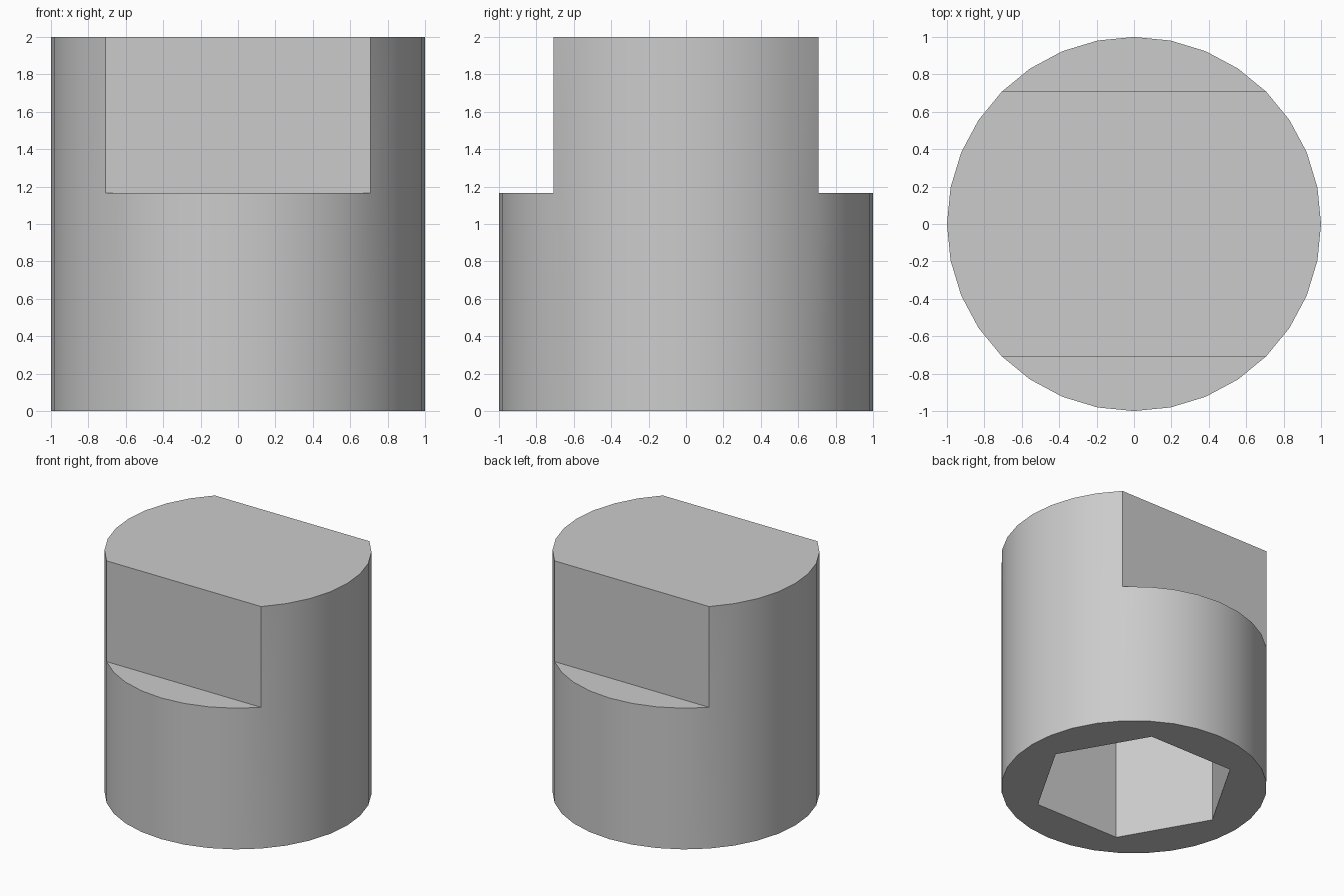
import bpy, bmesh, math

cube = bpy.data.objects.get("Cube")
if cube:
    bpy.data.objects.remove(cube, do_unlink=True)

SIDES, HEIGHT, STEP = 32, 2.0, 1.167
SOCKET_RADIUS, SOCKET_DEPTH = 0.77, 1.0
FLAT = math.sin(math.pi / 4)

mat = bpy.data.materials.new("plain grey")
mat.use_nodes = True
grey = (0.6, 0.6, 0.6, 1)
mat.diffuse_color = grey
mat.node_tree.nodes["Principled BSDF"].inputs["Base Color"].default_value = grey

bm = bmesh.new()


def ring(sides, radius, z):
    return [bm.verts.new((radius * math.cos(math.tau * i / sides),
                          radius * math.sin(math.tau * i / sides), z))
            for i in range(sides)]


def wall(low, high, i, j):
    bm.faces.new((low[i], low[j], high[j], high[i]))


# Round body up to the step
base = ring(SIDES, 1, 0)
step = ring(SIDES, 1, STEP)
top = ring(SIDES, 1, HEIGHT)
for i in range(SIDES):
    wall(base, step, i, (i + 1) % SIDES)

# Neck: round sides, flats at front and back, cap and ledges
neck = [i for i in range(SIDES) if abs(step[i].co.y) < FLAT + 0.001]
for i, j in zip(neck, neck[1:] + neck[:1]):
    wall(step, top, i, j)
bm.faces.new([top[i] for i in neck])
eighth = SIDES // 8
for first in (eighth, 5 * eighth):
    bm.faces.new(step[first:first + 2 * eighth + 1])

# Hexagonal socket in the underside
mouth = ring(6, SOCKET_RADIUS, 0)
inner = ring(6, SOCKET_RADIUS, SOCKET_DEPTH)
for i in range(6):
    wall(mouth, inner, (i + 1) % 6, i)
bm.faces.new(inner[::-1])

# Underside rim between the round edge and the socket
rim = [bm.edges.get((loop[i - 1], loop[i])) for loop in (base, mouth)
       for i in range(len(loop))]
bmesh.ops.triangle_fill(bm, edges=rim, use_beauty=True, normal=(0, 0, -1))

bmesh.ops.delete(bm, geom=[v for v in bm.verts if not v.link_faces], context='VERTS')
bmesh.ops.recalc_face_normals(bm, faces=bm.faces[:])

mesh = bpy.data.meshes.new("socket_body")
bm.to_mesh(mesh)
bm.free()
mesh.materials.append(mat)
body = bpy.data.objects.new("socket_body", mesh)
bpy.context.collection.objects.link(body)
bpy.context.view_layer.objects.active = body
body.select_set(True)
bpy.ops.object.shade_smooth_by_angle(angle=math.radians(30))
